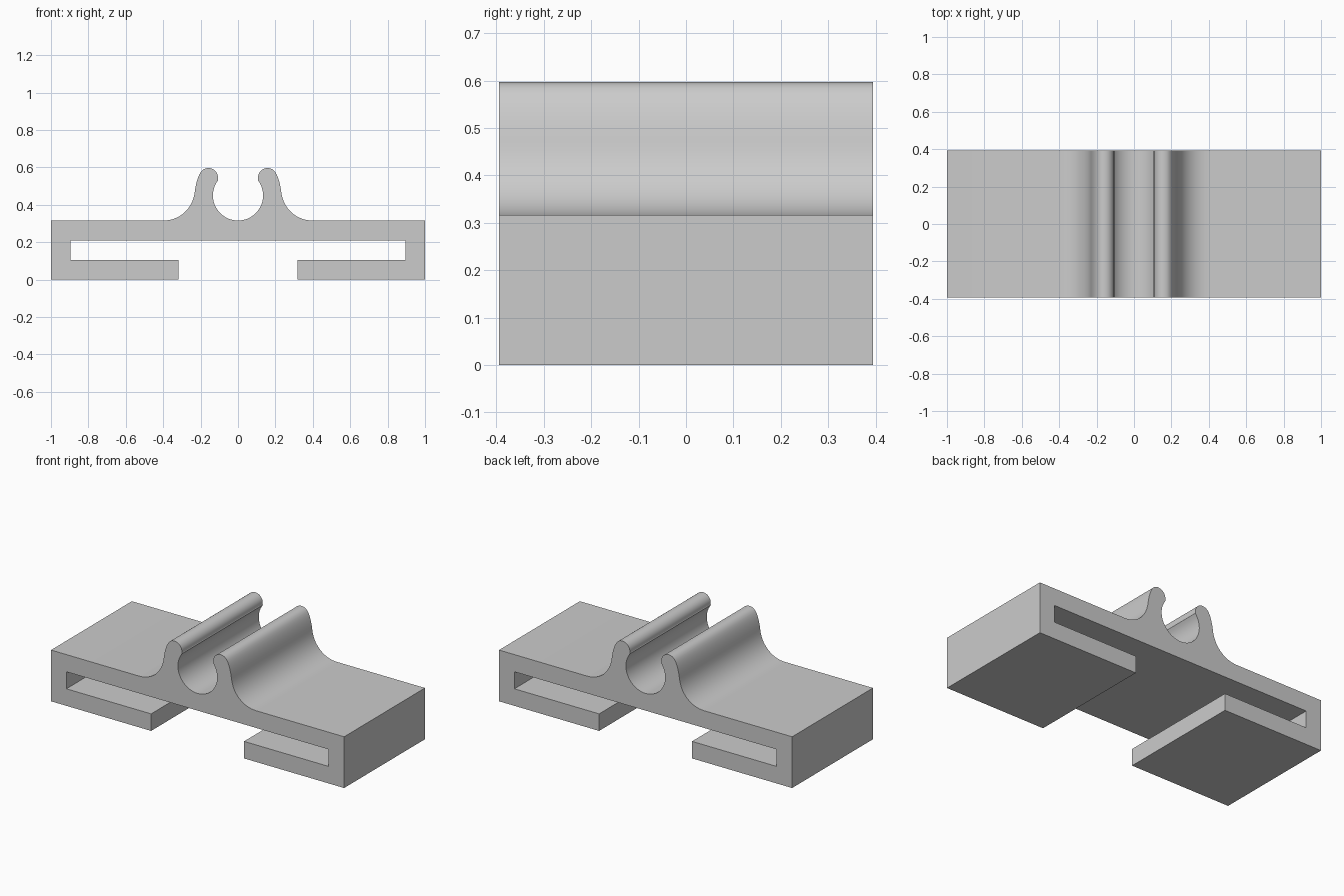
import bpy, bmesh
from math import sin, cos, radians
from mathutils import Vector
from mathutils.geometry import interpolate_bezier

if "Cube" in bpy.data.objects:
    bpy.data.objects.remove(bpy.data.objects["Cube"], do_unlink=True)

HALF_DEPTH = 0.394
PLATE_TOP, SLOT_TOP, SLOT_BOTTOM = 0.316, 0.21, 0.105
SLOT_END, FOOT_END = 0.895, 0.317


def arc(cx, cz, r, start, end, steps):
    angles = [radians(start + (end - start) * i / steps) for i in range(steps + 1)]
    return [Vector((cx + r * cos(a), cz + r * sin(a))) for a in angles]


def bezier(a, b, c, d, steps):
    pts = interpolate_bezier(*[Vector((*p, 0)) for p in (a, b, c, d)], steps + 1)
    return [p.to_2d() for p in pts]


# Half profile: clip bore, rounded lip, flared outer flank
half = arc(0, 0.45, 0.134, -90, 38, 24)
half += arc(0.158, 0.546, 0.051, 190, 60, 14)
half += bezier((0.184, 0.59), (0.208, 0.576), (0.224, 0.525), (0.231, 0.47), 8)[1:]
half += bezier((0.231, 0.47), (0.242, 0.38), (0.31, PLATE_TOP), (0.4, PLATE_TOP), 14)[1:]
# Flat plate, side wall, foot and strap slot
half += [Vector(p) for p in (
    (1, PLATE_TOP), (1, 0), (FOOT_END, 0), (FOOT_END, SLOT_BOTTOM),
    (SLOT_END, SLOT_BOTTOM), (SLOT_END, SLOT_TOP))]
profile = half + [Vector((-p.x, p.y)) for p in reversed(half[1:])]

# Extrude the mirrored profile from front to back
bm = bmesh.new()
face = bm.faces.new([bm.verts.new((p.x, -HALF_DEPTH, p.y)) for p in profile])
out = bmesh.ops.extrude_face_region(bm, geom=[face], use_keep_orig=True)
back = [v for v in out["geom"] if isinstance(v, bmesh.types.BMVert)]
bmesh.ops.translate(bm, verts=back, vec=(0, 2 * HALF_DEPTH, 0))
bmesh.ops.recalc_face_normals(bm, faces=bm.faces[:])
mesh = bpy.data.meshes.new("strap_clip")
bm.to_mesh(mesh)
bm.free()

clip = bpy.data.objects.new("strap_clip", mesh)
bpy.context.collection.objects.link(clip)

# Plain grey plastic
grey = bpy.data.materials.new("grey_plastic")
grey.use_nodes = True
grey.diffuse_color = (0.6, 0.6, 0.6, 1)
grey.node_tree.nodes["Principled BSDF"].inputs["Base Color"].default_value = grey.diffuse_color
mesh.materials.append(grey)

bpy.ops.object.select_all(action="DESELECT")
clip.select_set(True)
bpy.context.view_layer.objects.active = clip
bpy.ops.object.shade_smooth_by_angle(angle=radians(30))
